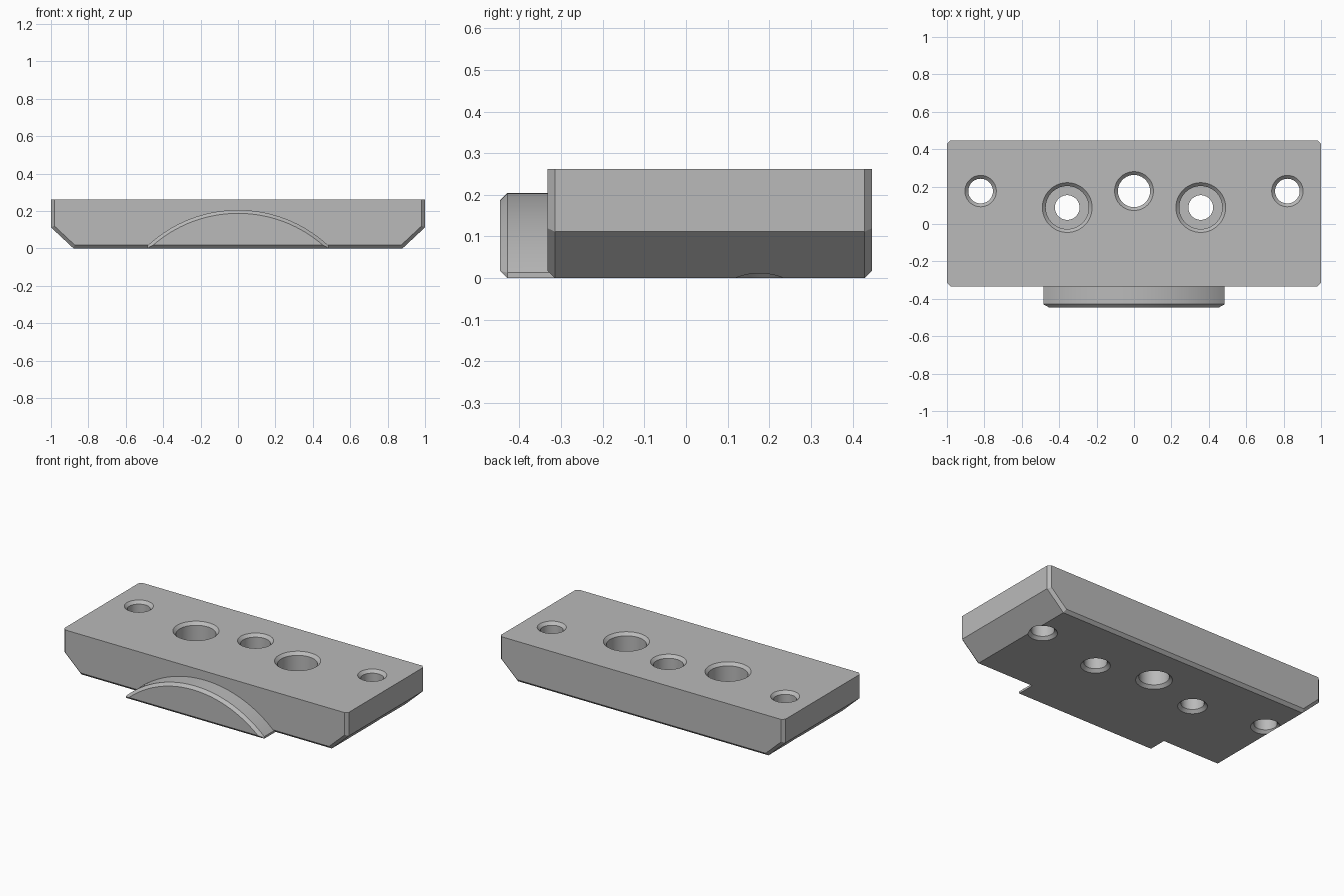
import bpy
import bmesh
import math

cube = bpy.data.objects.get("Cube")
if cube:
    bpy.data.objects.remove(cube, do_unlink=True)

FRONT, BACK, TAB_FRONT = -0.333, 0.447, -0.447
TOP, SLOPE_Z, FOOT_X = 0.262, 0.112, 0.88
CH = 0.018            # common chamfer width
SEGMENTS = 64

steel = bpy.data.materials.new("machined grey")
steel.use_nodes = True
grey = (0.49, 0.49, 0.49, 1.0)
steel.diffuse_color = grey
steel.node_tree.nodes["Principled BSDF"].inputs["Base Color"].default_value = grey


def loft(name, rings):
    """Skin equal-length point rings into a closed solid."""
    bm = bmesh.new()
    loops = [[bm.verts.new(p) for p in ring] for ring in rings]
    n = len(loops[0])
    for a, b in zip(loops, loops[1:]):
        for i in range(n):
            j = (i + 1) % n
            bm.faces.new((a[i], a[j], b[j], b[i]))
    bm.faces.new(loops[0][::-1])
    bm.faces.new(loops[-1])
    bmesh.ops.remove_doubles(bm, verts=bm.verts, dist=1e-5)
    bmesh.ops.recalc_face_normals(bm, faces=bm.faces)
    mesh = bpy.data.meshes.new(name)
    bm.to_mesh(mesh)
    bm.free()
    mesh.materials.append(steel)
    obj = bpy.data.objects.new(name, mesh)
    bpy.context.collection.objects.link(obj)
    return obj


def combine(target, other, operation):
    """Apply a boolean and discard the helper."""
    other.hide_render = True
    mod = target.modifiers.new(operation.title(), 'BOOLEAN')
    mod.operation, mod.object, mod.solver = operation, other, 'EXACT'
    bpy.context.view_layer.objects.active = target
    bpy.ops.object.modifier_apply(modifier=mod.name)
    bpy.data.objects.remove(other, do_unlink=True)


def block_ring(y, inset):
    """Block outline, inset on every side but the top."""
    slope = math.atan2(SLOPE_Z, 1 - FOOT_X)
    knee = SLOPE_Z + inset * math.tan((math.pi / 2 - slope) / 2)
    foot = FOOT_X - inset * math.tan(slope / 2)
    half = [(1 - inset, TOP), (1 - inset, knee), (foot, inset)]
    outline = half + [(-x, z) for x, z in reversed(half)]
    return [(x, y, z) for x, z in outline]


def tab_ring(y, inset):
    """Arc segment outline with a short upright wall at each end."""
    half_width, wall, apex = 0.485, 0.013, 0.205
    rise = apex - wall
    radius = (half_width ** 2 + rise ** 2) / (2 * rise)
    centre = apex - radius
    r = radius - inset
    end = max(wall, inset)
    sweep = math.acos((end - centre) / r)
    steps = 40
    angles = [sweep * (1 - 2 * i / steps) for i in range(steps + 1)]
    arc = [(r * math.sin(a), y, centre + r * math.cos(a)) for a in angles]
    return [(arc[0][0], y, inset)] + arc + [(arc[-1][0], y, inset)]


def hole(x, y, radius, bore=None, floor=0.12):
    """Through hole chamfered at both mouths, optionally counterbored."""
    wide = bore or radius
    over = 0.02
    profile = [(radius + CH + over, -over), (radius, CH)]
    if bore:
        profile += [(radius, floor), (bore, floor)]
    profile += [(wide, TOP - CH), (wide + CH + over, TOP + over)]
    turn = [2 * math.pi * i / SEGMENTS for i in range(SEGMENTS)]
    return loft("hole_cutter", [
        [(x + r * math.cos(a), y + r * math.sin(a), z) for a in turn]
        for r, z in profile])


# Main block with chamfered ends
block = loft("mounting_block", [
    block_ring(FRONT, CH), block_ring(FRONT + CH, 0),
    block_ring(BACK - CH, 0), block_ring(BACK, CH)])

# Curved locating tab on the front
tab = loft("locating_tab", [
    tab_ring(TAB_FRONT, CH), tab_ring(TAB_FRONT + CH, 0),
    tab_ring(FRONT + 0.05, 0)])
combine(block, tab, 'UNION')

# Centre hole, counterbored bolt holes and outer pin holes
combine(block, hole(0, 0.176, 0.086), 'DIFFERENCE')
for side in (-1, 1):
    combine(block, hole(side * 0.357, 0.088, 0.066, bore=0.115), 'DIFFERENCE')
    combine(block, hole(side * 0.82, 0.176, 0.066), 'DIFFERENCE')

# Smooth bores and arc, crisp chamfers
bpy.ops.object.select_all(action='DESELECT')
block.select_set(True)
bpy.context.view_layer.objects.active = block
bpy.ops.object.shade_smooth_by_angle(angle=math.radians(20))
